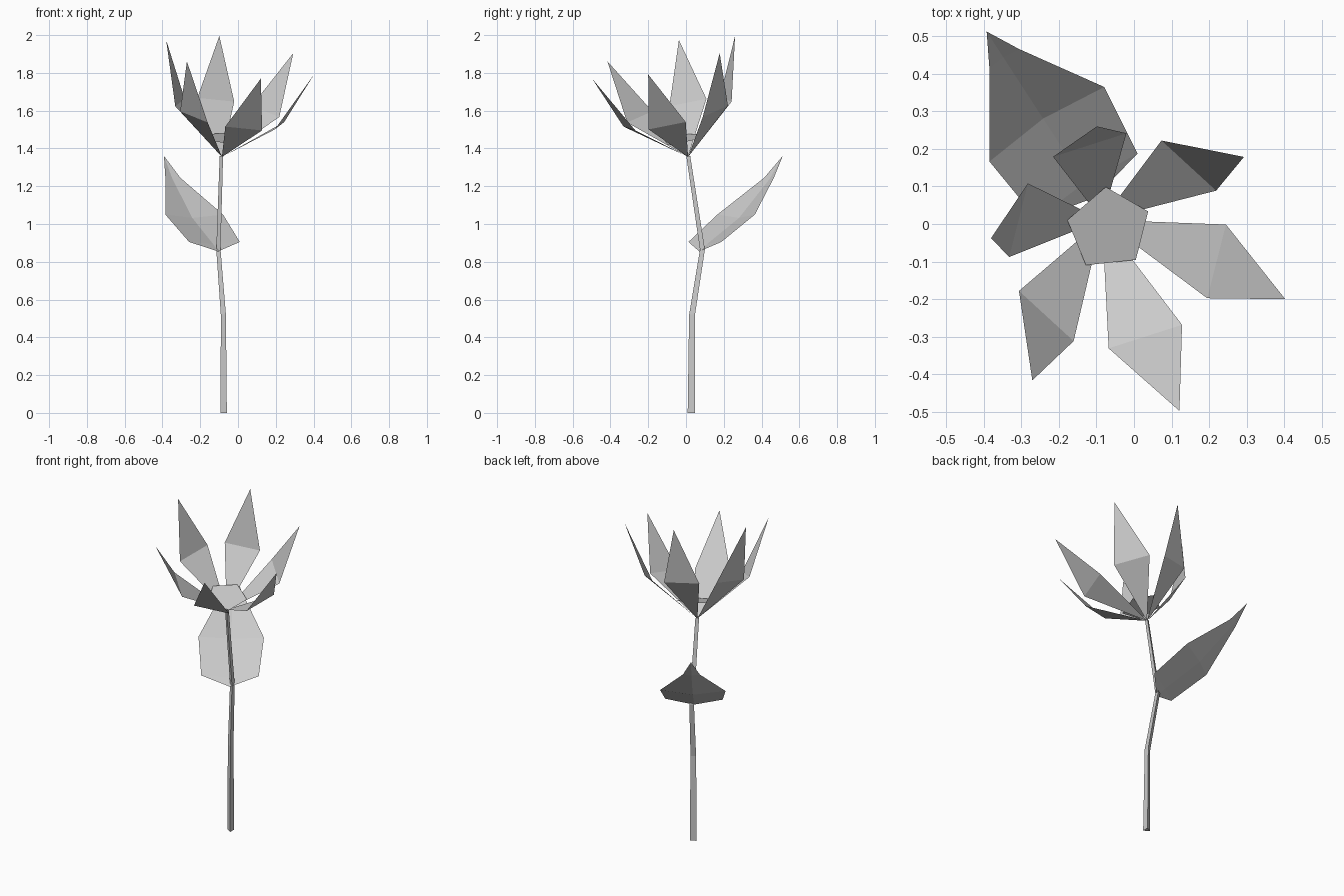
import bpy
from math import radians, cos, sin, pi
from mathutils import Vector, Matrix

cube = bpy.data.objects.get("Cube")
if cube:
    bpy.data.objects.remove(cube, do_unlink=True)

# Single plain material
grey = bpy.data.materials.new("light_grey")
grey.use_nodes = True
colour = (0.6, 0.6, 0.6, 1)
grey.diffuse_color = colour
grey.node_tree.nodes["Principled BSDF"].inputs["Base Color"].default_value = colour


def add_part(name, points, faces, matrix=Matrix()):
    """Make a flat-shaded mesh object, with its points placed by a matrix."""
    mesh = bpy.data.meshes.new(name)
    mesh.from_pydata([matrix @ Vector(p) for p in points], [], faces)
    mesh.materials.append(grey)
    mesh.update()
    part = bpy.data.objects.new(name, mesh)
    bpy.context.collection.objects.link(part)
    return part


def ring(centre, radius, sides, start):
    """Regular polygon, parallel to the ground."""
    x, y, z = centre
    angles = [start + 2 * pi * i / sides for i in range(sides)]
    return [(x + radius * cos(a), y + radius * sin(a), z) for a in angles]


# Stem: a bent, tapering three-sided tube
stem_path = [
    ((-0.07, 0.028, 0), 0.022),
    ((-0.073, 0.032, 0.52), 0.018),
    ((-0.1, 0.087, 0.865), 0.015),
    ((-0.085, 0.012, 1.36), 0.012),
]
sides = 3
stem_points, stem_faces = [], []
for centre, radius in stem_path:
    stem_points += ring(centre, radius, sides, pi / sides)
for level in range(len(stem_path) - 1):
    for i in range(sides):
        a = level * sides + i
        b = level * sides + (i + 1) % sides
        stem_faces.append((a, b, b + sides, a + sides))
last = len(stem_points) - sides
stem_faces.append(tuple(reversed(range(sides))))
stem_faces.append(tuple(range(last, last + sides)))
add_part("stem", stem_points, stem_faces)

# Flower head frame: leans away from the leaf
lean = Vector((0.174, -0.235, 0.956)).to_track_quat("Z", "Y")
lean = Vector((0, 0, 1)).rotation_difference(Vector((0.174, -0.235, 0.956)))
flower = Matrix.Translation((-0.085, 0.011, 1.355)) @ lean.to_matrix().to_4x4()

# Petals: a kite folded across its widest line, repeated around the head
petal_points = [(0, 0, 0), (0.276, -0.103, 0.237), (0.276, 0.103, 0.237), (0.41, 0, 0.552)]
petal_count = 6
for i in range(petal_count):
    turn = Matrix.Rotation(radians(-73) + 2 * pi * i / petal_count, 4, "Z")
    add_part(f"petal_{i + 1}", petal_points, [(0, 1, 2), (2, 1, 3)], flower @ turn)

# Flower centre: flat five-sided disc
add_part("flower_centre", ring((0, 0, 0.1), 0.115, 5, radians(23)), [tuple(range(5))], flower)

# Leaf: left edge, sunken midrib and right edge at each station
leaf_stations = [  # distance out, height, half width, midrib sag
    (0.036, 0.05, 0.16, 0.012),
    (0.233, 0.195, 0.182, 0.018),
    (0.441, 0.39, 0.047, 0.005),
]
leaf_points = [(0, 0, 0)]
for out, height, half, sag in leaf_stations:
    leaf_points += [(-half, out, height), (0, out + sag, height - sag), (half, out, height)]
leaf_points.append((0, 0.527, 0.505))
tip = len(leaf_points) - 1
leaf_faces = [(0, 2, 1), (0, 3, 2)]
for row in range(len(leaf_stations) - 1):
    for column in (1, 2):
        a = row * 3 + column
        leaf_faces.append((a, a + 1, a + 4, a + 3))
leaf_faces += [(tip - 3, tip - 2, tip), (tip - 2, tip - 1, tip)]
leaf_place = Matrix.Translation((-0.105, 0.07, 0.855)) @ Matrix.Rotation(radians(33), 4, "Z")
add_part("leaf", leaf_points, leaf_faces, leaf_place)
